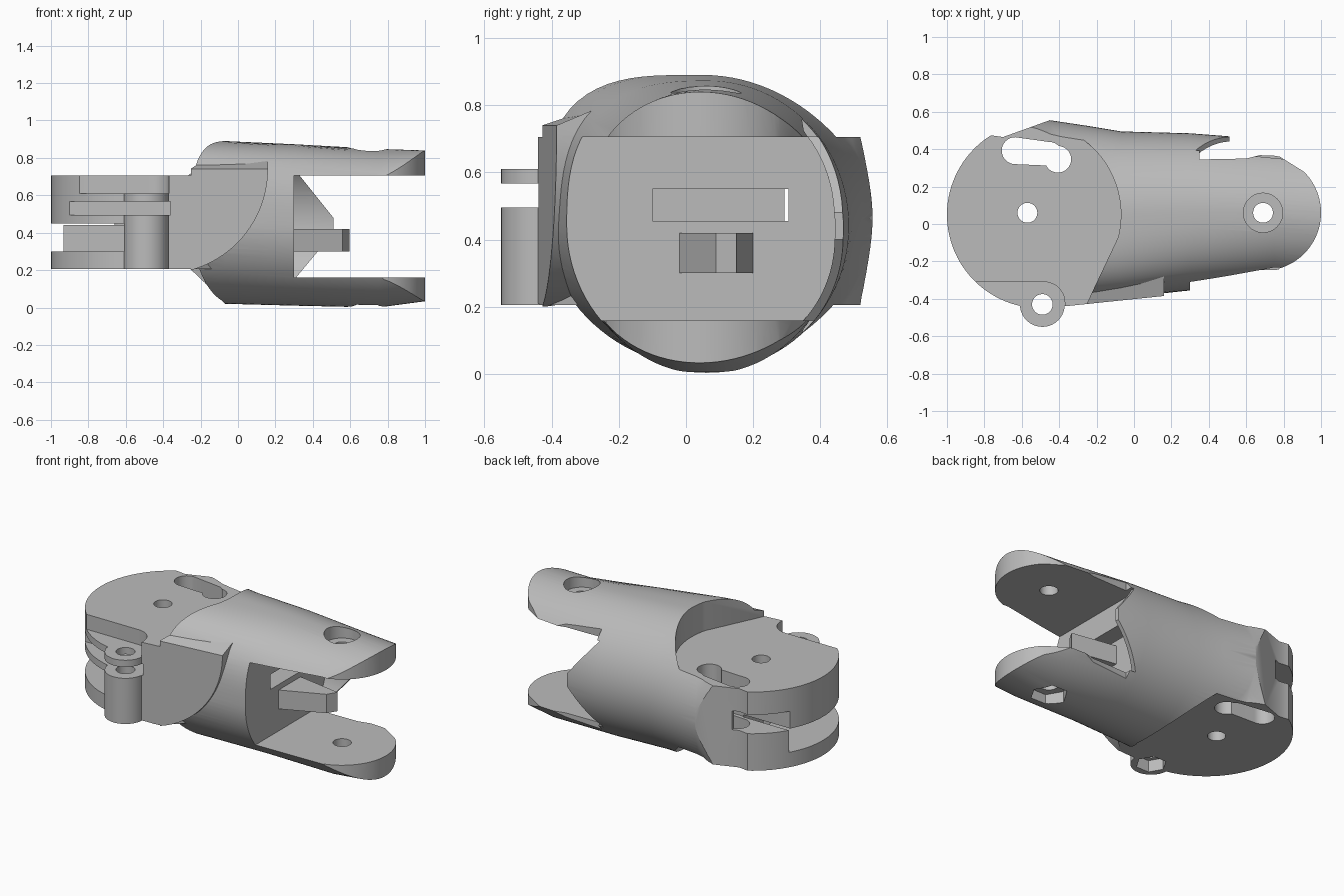
import bpy, bmesh, math

if "Cube" in bpy.data.objects:
    bpy.data.objects.remove(bpy.data.objects["Cube"])

grey = bpy.data.materials.new("light_grey")
grey.diffuse_color = (0.5, 0.5, 0.5, 1)
grey.use_nodes = True
grey.node_tree.nodes["Principled BSDF"].inputs["Base Color"].default_value = grey.diffuse_color
LOW, HIGH = -0.5, 1.5   # heights that pass right through the part


def skin(name, rings):
    """Closed solid through a list of equal-length rings."""
    bm = bmesh.new()
    rows = [[bm.verts.new(p) for p in r] for r in rings]
    n = len(rows[0])
    for a, b in zip(rows, rows[1:]):
        for i in range(n):
            j = (i + 1) % n
            bm.faces.new((a[i], a[j], b[j], b[i]))
    bm.faces.new(rows[0])
    bm.faces.new(rows[-1])
    bmesh.ops.recalc_face_normals(bm, faces=bm.faces)
    me = bpy.data.meshes.new(name)
    bm.to_mesh(me)
    bm.free()
    me.materials.append(grey)
    ob = bpy.data.objects.new(name, me)
    bpy.context.collection.objects.link(ob)
    return ob


def prism(name, pts, lo, hi, axis="z"):
    """Extrude a plan outline along z, or a front outline along y."""
    if axis == "z":
        return skin(name, [[(x, y, h) for x, y in pts] for h in (lo, hi)])
    return skin(name, [[(x, h, z) for x, z in pts] for h in (lo, hi)])


def arc(cx, cy, r, a0, a1, n):
    angles = [math.radians(a0 + (a1 - a0) * i / n) for i in range(n + 1)]
    return [(cx + r * math.cos(a), cy + r * math.sin(a)) for a in angles]


def rect(x0, x1, y0, y1):
    return [(x0, y0), (x1, y0), (x1, y1), (x0, y1)]


def disc(name, cx, cy, r, lo, hi, n=40):
    return prism(name, arc(cx, cy, r, 0, 360, n)[:-1], lo, hi)


def loft(name, sections, inset=0, n=96):
    """Ovals across x: (x, centre y, radius y, bottom z, top z, squareness of the upper front)."""
    rings = []
    for x, cy, ry, z0, z1, power in sections:
        ring = []
        for i in range(n):
            c, s = math.cos(2 * math.pi * i / n), math.sin(2 * math.pi * i / n)
            k = 1
            if c < 0 < s:
                k = (abs(c) ** power + s ** power) ** (-1 / power)
            ring.append((x, cy + (ry - inset) * k * c, (z0 + z1) / 2 + ((z1 - z0) / 2 - inset) * k * s))
        rings.append(ring)
    return skin(name, rings)


def combine(ob, other, op):
    m = ob.modifiers.new("bool", "BOOLEAN")
    m.operation, m.solver, m.object = op, "EXACT", other
    bpy.context.view_layer.objects.active = ob
    bpy.ops.object.modifier_apply(modifier=m.name)
    bpy.data.objects.remove(other)


def cut(other):
    combine(link, other, "DIFFERENCE")


# Rounded sleeve, trimmed to the plan outline with a round fork end
sleeve = [(-.45, .06, .495, .02, .91, 3), (-.25, .053, .472, .02, .90, 3.2), (-.07, .05, .445, .02, .89, 3.2),
          (.3, .065, .42, .01, .873, 2.7), (.75, .06, .39, 0, .848, 2), (1.05, .04, .385, .04, .838, 2)]
link = loft("finger_link", sleeve)
outline = arc(.69, .06, .31, -74, 45, 30) + [(.74, .385), (.74, .8), (-1.2, .8), (-1.2, -.8), (.74, -.8)]
combine(link, prism("outline", outline, LOW, HIGH), "INTERSECT")

# Flat cheek on the front side, turned slightly, with a sloping top
cheek = prism("cheek", arc(-.4, .74, .56, -74, 0, 24) + [(-.37, .74), (-.37, .21)], -.44, -.1, "y")
for v in cheek.data.vertices:
    if v.co.y < -.3:
        v.co.y = -.44 + .104 * (v.co.x + .37)
    elif v.co.z > .73:
        v.co.z += .12
combine(link, cheek, "UNION")

# Knuckle, with its back side rounded off
knuckle = prism("knuckle", arc(-.5, .05, .5, 122, 258, 40) + [
    (-.37, -.435), (-.25, -.42), (-.06, -.25), (-.06, .3), (-.2, .5), (-.45, .555), (-.7, .465)], .205, .705)
combine(knuckle, loft("rounding", [(-1.1, -.5, 1.3, -1.55, 2.45, 2), (-.72, -.5, 1.08, -.75, 1.65, 2),
                                   (-.45, -.5, 1.055, -.19, 1.12, 2), (0, -.5, .94, -.19, 1.12, 2)], 0, 160),
        "INTERSECT")
combine(link, knuckle, "UNION")
combine(link, disc("ear", -.49, -.43, .12, .205, .61), "UNION")

# Clearance above and below the knuckle for the neighbouring link
clear = arc(-.57, .05, .5, 90, -14, 30) + [(-.25, -.42), (-.25, -.8), (-1.2, -.8), (-1.2, .8), (-.57, .8)]
cut(prism("clear_top", clear, .705, HIGH))
cut(prism("clear_bottom", clear, LOW, .205))

# Fork gap that leaves a thin pointed tongue at the back
gap = prism("fork_gap", rect(.3, 1.2, -.8, .8), .16, .705)
combine(gap, loft("inner_shell", sleeve, .025), "INTERSECT")
cut(gap)
cut(prism("fork_gap_front", rect(.3, 1.2, -.8, .2), .16, .705))
cut(prism("tongue_edge", [(.33, .705), (.51, .48), (.51, .4), (.31, .16), (1.2, .16), (1.2, .705)], .1, .8, "y"))

# Shallow notch along the back edge of both fork arms
notch = [(.35, .345), (.6, .35), (.74, .385), (.76, .8), (.35, .8)]
cut(prism("notch_top", notch, .7, HIGH))
cut(prism("notch_bottom", notch, LOW, .165))

# Tendon channel and knuckle slots
cut(prism("channel", rect(-.5, .5, -.1, .305), .455, .55))
cut(prism("back_slot", rect(-1.2, -.35, .293, .42), .44, .56))
cut(prism("back_slot_mouth", rect(-1.2, -.66, .293, .7), .44, .56))
cut(prism("left_slot", rect(-1.2, -.61, -.7, .3), .3, .45))
cut(prism("clamp_slit", rect(-1.2, -.36, -.8, -.25), .495, .567))
cut(prism("clamp_step", arc(-.48, -.42, .11, 0, 90, 12) + [(-1.2, -.31), (-1.2, -.8), (-.37, -.8)], .61, 1))

# Kidney-shaped window
cut(prism("kidney", arc(-.635, .392, .072, 90, 270, 20) + arc(-.45, .375, .063, -90, 90, 20), LOW, HIGH))
cut(disc("kidney_end", -.407, .346, .071, LOW, HIGH))

# Pin holes, counterbore and hexagonal nut pockets
cut(disc("knuckle_pin", -.57, .06, .053, LOW, HIGH))
cut(disc("fork_pin", .69, .06, .053, LOW, HIGH))
cut(disc("ear_pin", -.49, -.43, .055, LOW, HIGH))
cut(disc("counterbore", .69, .06, .105, .775, HIGH))
cut(disc("fork_nut", .69, .06, .11, LOW, .075, 6))
cut(disc("ear_nut", -.49, -.43, .09, LOW, .28, 6))

# Stop block between the fork arms
stop = [(.25, -.02), (.3, -.02), (.56, .09), (.595, .15), (.3, .2), (.25, .2)]
combine(link, prism("stop_block", stop, .3, .42), "UNION")

bpy.ops.object.select_all(action="DESELECT")
link.select_set(True)
bpy.context.view_layer.objects.active = link
bpy.ops.object.shade_smooth_by_angle(angle=math.radians(28))
